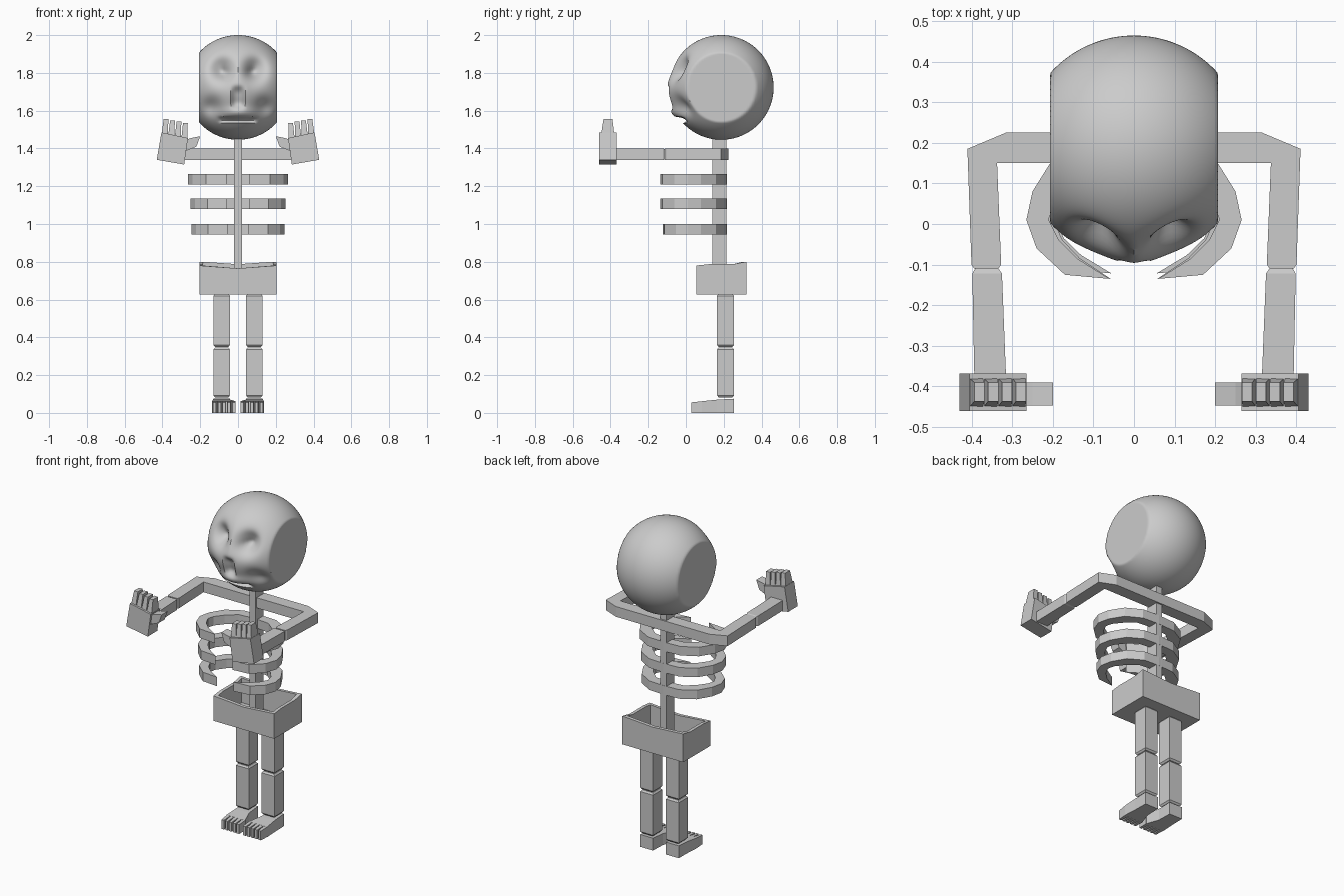
import bpy, bmesh, math

if "Cube" in bpy.data.objects:
    bpy.data.objects.remove(bpy.data.objects["Cube"])

bone = bpy.data.materials.new("bone_grey")
bone.diffuse_color = (0.6, 0.6, 0.6, 1)
bone.use_nodes = True
bone.node_tree.nodes["Principled BSDF"].inputs["Base Color"].default_value = bone.diffuse_color


def finish(bm, name, mirrored=False):
    bmesh.ops.recalc_face_normals(bm, faces=bm.faces)
    mesh = bpy.data.meshes.new(name)
    bm.to_mesh(mesh)
    bm.free()
    mesh.materials.append(bone)
    ob = bpy.data.objects.new(name, mesh)
    bpy.context.collection.objects.link(ob)
    if mirrored:
        ob.modifiers.new("mirror", 'MIRROR').use_clip = False
    return ob


def loft(name, rings, mirrored=False):
    """Skin a closed solid through rings of equal point count."""
    bm = bmesh.new()
    vs = [[bm.verts.new(p) for p in r] for r in rings]
    n = len(vs[0])
    for a, b in zip(vs, vs[1:]):
        for i in range(n):
            j = (i + 1) % n
            bm.faces.new((a[i], a[j], b[j], b[i]))
    bm.faces.new(vs[0])
    bm.faces.new(vs[-1])
    return finish(bm, name, mirrored)


def plan(name, pts, z0, z1, mirrored=True):
    return loft(name, [[(x, y, z) for x, y in pts] for z in (z0, z1)], mirrored)


def front(name, pts, y0, y1, mirrored=True):
    return loft(name, [[(x, y, z) for x, z in pts] for y in (y0, y1)], mirrored)


def rect_z(z, x0, x1, y0, y1):
    return [(x0, y0, z), (x1, y0, z), (x1, y1, z), (x0, y1, z)]


def rect_y(y, x0, x1, z0, z1):
    return [(x0, y, z0), (x1, y, z0), (x1, y, z1), (x0, y, z1)]


# Skull: sphere with flattened temples and dented sockets, cheeks, nose and mouth
def gauss(dx, dz, sx, sz):
    return math.exp(-(dx / sx) ** 2 - (dz / sz) ** 2)


def hole(dx, dz, rx, rz, p=6):
    return math.exp(-(abs(dx / rx) ** p) - abs(dz / rz) ** p)


bm = bmesh.new()
bmesh.ops.create_uvsphere(bm, u_segments=128, v_segments=96, radius=0.277)
for v in bm.verts:
    x, y, z = v.co
    z += 1.723
    y += 0.187
    if y < 0.14:
        ax = abs(x)
        y += 0.07 * gauss(ax - 0.09, z - 1.82, 0.055, 0.06)      # eye socket
        y += 0.025 * gauss(ax - 0.075, z - 1.80, 0.03, 0.025)    # deep eye
        y += 0.035 * gauss(ax - 0.14, z - 1.62, 0.05, 0.05)      # cheek hollow
        y -= 0.02 * gauss(ax, z - 1.585, 0.09, 0.03)             # jaw
        y -= 0.012 * gauss(ax, z - 1.70, 0.05, 0.07)             # muzzle
        y += 0.035 * hole(ax, z - 1.67, 0.03, 0.053, 4)          # nose hole
        y += 0.035 * hole(ax, z - 1.552, 0.09, 0.013)            # mouth slit
    lim = 0.207
    x = max(-lim, min(lim, x))
    v.co = (x, y, z)
for f in bm.faces:
    f.smooth = True
skull = finish(bm, "skull")
bpy.context.view_layer.objects.active = skull
skull.select_set(True)
bpy.ops.object.shade_smooth_by_angle(angle=math.radians(40))
skull.select_set(False)

# Spine
loft("spine", [rect_z(z, -0.02, 0.02, 0.14, 0.215) for z in (0.64, 1.47)])

# Shoulder bar running into the upper arms
plan("shoulder_and_upper_arm",
     [(0, .15), (0, .225), (.315, .225), (.41, .185), (.40, -.1), (.393, -.11),
      (.334, -.11), (.327, -.1), (.337, .15)], 1.338, 1.40)
loft("forearm", [rect_y(-0.108, .335, .39, 1.343, 1.395),
                 rect_y(-0.122, .325, .398, 1.338, 1.40),
                 rect_y(-0.375, .315, .393, 1.338, 1.40)], True)

# Hands
front("palm", [(.265, 1.455), (.405, 1.485), (.43, 1.34), (.285, 1.315)], -0.46, -0.368)
front("thumb", [(.28, 1.385), (.275, 1.445), (.25, 1.455), (.2, 1.465), (.22, 1.41)],
      -0.447, -0.39)
for i in range(4):
    bx, bz = 0.267 + 0.035 * i, 1.45 + 0.0075 * i
    tx, tz = 0.266 + 0.034 * i, 1.535 + 0.007 * i
    loft("finger", [rect_z(bz, bx, bx + 0.033, -0.45, -0.38),
                    rect_z(tz, tx, tx + 0.025, -0.437, -0.39)], True)

# Ribs: outer and inner outline, narrowed a little on the lower pairs
outer = [(0, .216), (.11, .21), (.2, .16), (.25, .08), (.265, .01),
         (.24, -.06), (.17, -.125), (.06, -.135)]
inner = [(.14, -.085), (.185, -.04), (.21, .01), (.2, .05), (.16, .1),
         (.1, .15), (0, .16)]
for z, sx, dy in ((1.21, 1, 1), (1.08, .95, 1), (0.945, .93, .9)):
    plan("rib", [(x * sx, y * dy if y < 0 else y) for x, y in outer + inner], z, z + 0.055)

# Pelvis: open basin with a wavy rim and a floor
bm = bmesh.new()
rim = [(-.205, .055, .78), (0, .055, .765), (.205, .055, .78), (.205, .12, .787),
       (.205, .25, .787), (.205, .32, .80), (0, .32, .787), (-.205, .32, .80),
       (-.205, .25, .787), (-.205, .12, .787)]


def inset(p, z):
    cx = max(-.185, min(.185, p[0]))
    return (cx, max(.075, min(.30, p[1])), z)


rings = [[bm.verts.new(q) for q in r] for r in (
    [(x, y, .628) for x, y, _ in rim], rim,
    [inset(p, p[2]) for p in rim], [inset(p, .65) for p in rim])]
for a, b in zip(rings, rings[1:]):
    for i in range(len(rim)):
        j = (i + 1) % len(rim)
        bm.faces.new((a[i], a[j], b[j], b[i]))
bm.faces.new(rings[0])
bm.faces.new(rings[-1])
finish(bm, "pelvis")

# Legs with chamfered joints
for name, z0, z1 in (("thigh", 0.349, 0.63), ("shin", 0.082, 0.346)):
    ends = [(z0, .008), (z0 + .01, 0), (z1 - .01, 0), (z1, .008)]
    loft(name, [rect_z(z, .043 + d, .13 - d, .165 + d, .254 - d) for z, d in ends], True)

# Feet widening to the front, with separate toes
loft("foot", [rect_y(.255, .043, .13, 0, .075), rect_y(.165, .04, .132, 0, .07),
              rect_y(.085, .012, .137, 0, .062)], True)
for i in range(5):
    x = 0.012 + 0.0255 * i
    loft("toe", [rect_y(.09, x, x + .022, 0, .062),
                 rect_y(.03, x + .002, x + .018, 0, .056)], True)
